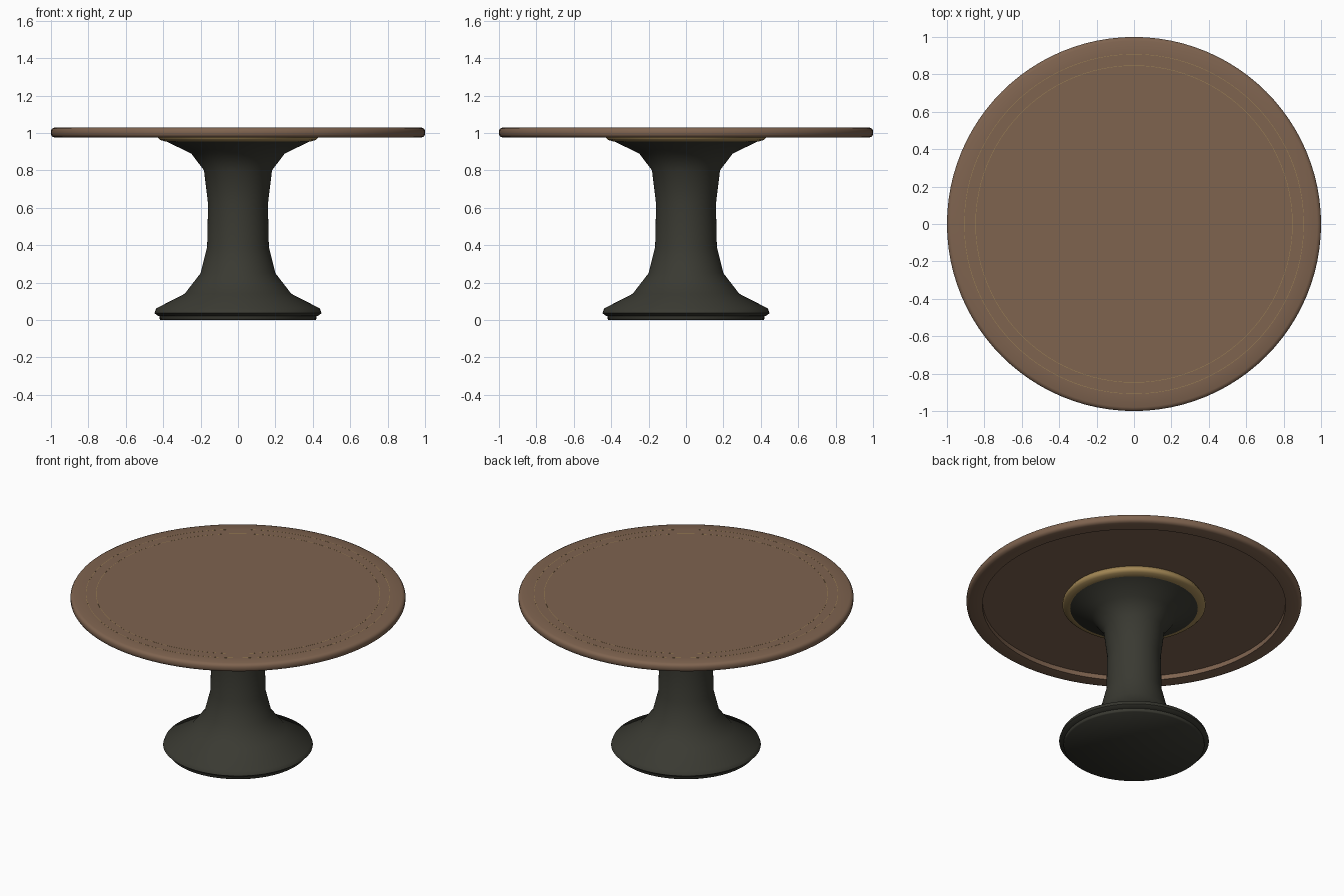
import bpy, math

cube = bpy.data.objects.get("Cube")
if cube:
    bpy.data.objects.remove(cube, do_unlink=True)


def material(name, rgb):
    m = bpy.data.materials.new(name)
    m.use_nodes = True
    m.diffuse_color = (*rgb, 1)
    m.node_tree.nodes["Principled BSDF"].inputs["Base Color"].default_value = (*rgb, 1)
    return m


def lathe(name, profile, mat, closed=False, angle=60, sides=96):
    """Spin (radius, height) points around z; points on the axis become single poles."""
    verts, rings, faces = [], [], []
    for r, z in profile:
        count = sides if r > 0 else 1
        rings.append([len(verts) + i for i in range(count)])
        for i in range(count):
            a = math.tau * i / sides
            verts.append((r * math.cos(a), r * math.sin(a), z))
    pairs = list(zip(rings, rings[1:]))
    if closed:
        pairs.append((rings[-1], rings[0]))
    for low, high in pairs:
        for i in range(sides):
            j = (i + 1) % sides
            quad = [low[i % len(low)], low[j % len(low)],
                    high[j % len(high)], high[i % len(high)]]
            faces.append(list(dict.fromkeys(quad)))
    mesh = bpy.data.meshes.new(name)
    mesh.from_pydata(verts, [], faces)
    mesh.materials.append(mat)
    obj = bpy.data.objects.new(name, mesh)
    bpy.context.collection.objects.link(obj)
    bpy.ops.object.select_all(action="DESELECT")
    obj.select_set(True)
    bpy.context.view_layer.objects.active = obj
    bpy.ops.object.shade_smooth_by_angle(angle=math.radians(angle))
    return obj


wood = material("warm brown wood", (0.21, 0.125, 0.078))
iron = material("dark olive iron", (0.042, 0.042, 0.032))
brass = material("aged brass", (0.36, 0.24, 0.09))

# Pedestal: foot, flared base, slim column and flared head
lathe("pedestal_foot", [(0, 0), (0.415, 0), (0.42, 0.006), (0.42, 0.03), (0, 0.03)], iron)
lathe("pedestal_column", [
    (0, 0.02), (0.425, 0.02), (0.447, 0.036), (0.437, 0.062), (0.285, 0.14),
    (0.2, 0.25), (0.165, 0.39), (0.16, 0.62), (0.182, 0.8), (0.25, 0.89),
    (0.385, 0.955), (0, 0.955)], iron)

# Brass collar under the top
lathe("collar", [(0, 0.953), (0.385, 0.953), (0.415, 0.962), (0.427, 0.972),
                 (0.427, 0.985), (0.41, 1.012), (0, 1.012)], brass)

# Table top panel, recessed on the underside, with a rounded rim
lathe("top_panel", [(0, 1.005), (0.91, 1.005), (0.91, 1.029), (0, 1.029)], wood)
lathe("top_rim", [(0.905, 0.975), (0.98, 0.975), (0.994, 0.981), (1, 0.992),
                  (1, 1.012), (0.994, 1.023), (0.98, 1.029), (0.905, 1.029)],
      wood, closed=True)

# Hairline brass inlays
for label, radius in (("inner", 0.847), ("outer", 0.908)):
    lathe(label + "_inlay", [(radius - 0.001, 1.025), (radius + 0.001, 1.025),
                             (radius + 0.001, 1.0295), (radius - 0.001, 1.0295)],
          brass, closed=True)
